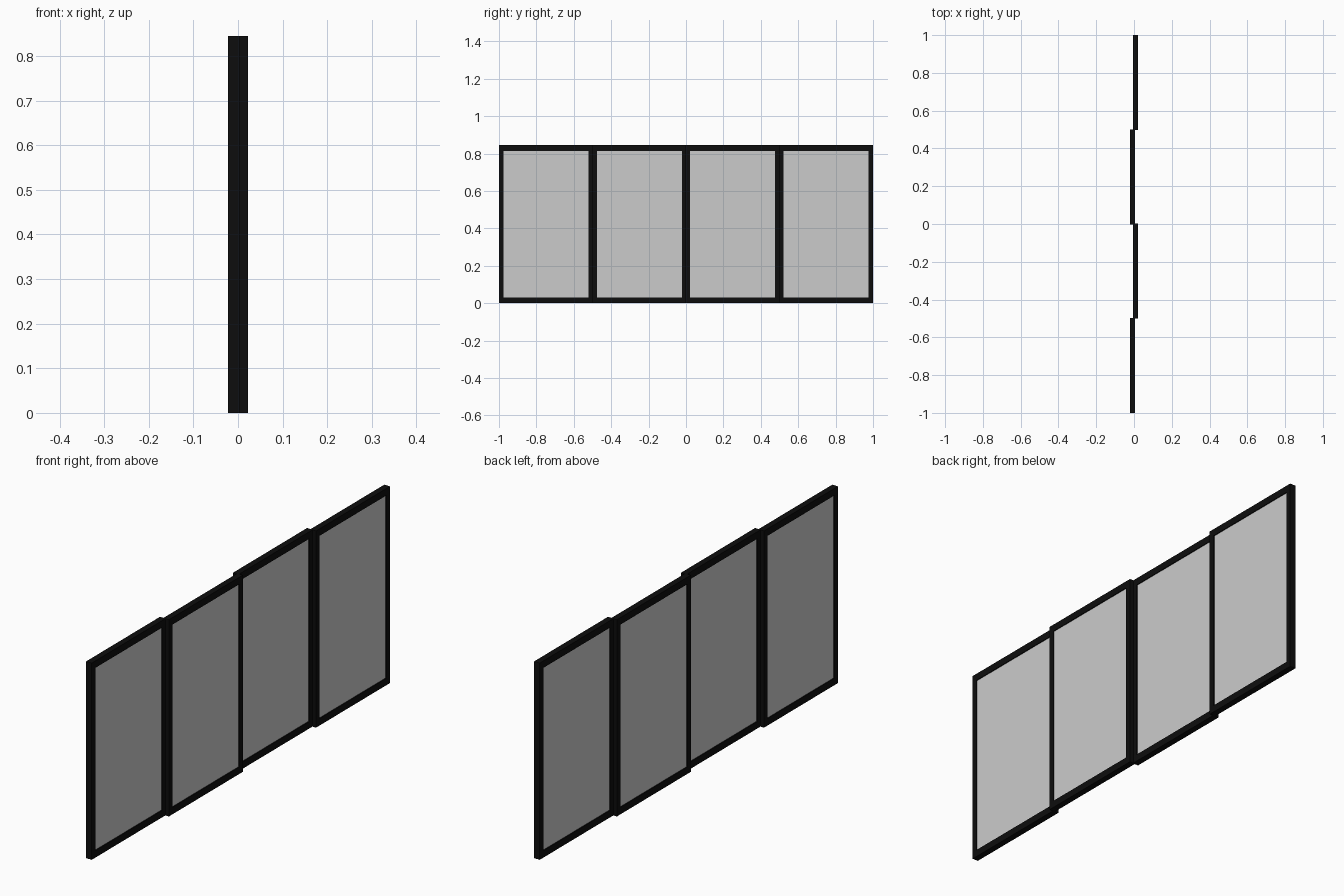
import bpy

if "Cube" in bpy.data.objects:
    bpy.data.objects.remove(bpy.data.objects["Cube"])

W, H = 0.502, 0.845       # panel width and height
DEPTH, SHIFT = 0.027, 0.0085
STILE, RAIL = 0.024, 0.03

black = bpy.data.materials.new("black_frame")
black.diffuse_color = (0.004, 0.004, 0.004, 1)
black.use_nodes = True
black.node_tree.nodes["Principled BSDF"].inputs["Base Color"].default_value = black.diffuse_color


def add_mesh(name, verts, faces, mat=None):
    mesh = bpy.data.meshes.new(name)
    mesh.from_pydata(verts, [], faces)
    if mat:
        mesh.materials.append(mat)
    obj = bpy.data.objects.new(name, mesh)
    bpy.context.collection.objects.link(obj)
    return obj


def rect(x, y0, y1, z0, z1):
    return [(x, y0, z0), (x, y1, z0), (x, y1, z1), (x, y0, z1)]


def window_frame(name, x, y0):
    # Mitred rectangular ring: outer and inner loops on both sides
    y1, h = y0 + W, DEPTH / 2
    verts = []
    for fx in (x + h, x - h):
        verts += rect(fx, y0, y1, 0, H)
        verts += rect(fx, y0 + STILE, y1 - STILE, RAIL, H - RAIL)
    faces = []
    for i in range(4):
        j = (i + 1) % 4
        faces += [(i, j, j + 4, i + 4), (i + 8, i + 12, j + 12, j + 8),
                  (i, i + 8, j + 8, j), (i + 4, j + 4, j + 12, i + 12)]
    add_mesh(name, verts, faces, black)


def glass_pane(name, x, y0):
    # Thin slab almost flush with the frame
    h = DEPTH / 2 - 0.004
    verts = []
    for fx in (x + h, x - h):
        verts += rect(fx, y0 + STILE, y0 + W - STILE, RAIL, H - RAIL)
    add_mesh(name, verts, [(0, 1, 2, 3), (7, 6, 5, 4)] +
             [(i, i + 4, (i + 1) % 4 + 4, (i + 1) % 4) for i in range(4)])


# Four sliding panels on two alternating tracks
for k in range(4):
    x = SHIFT if k % 2 else -SHIFT
    y = -1 + k * (2 - W) / 3
    window_frame(f"sash_frame_{k + 1}", x, y)
    glass_pane(f"glass_pane_{k + 1}", x, y)
